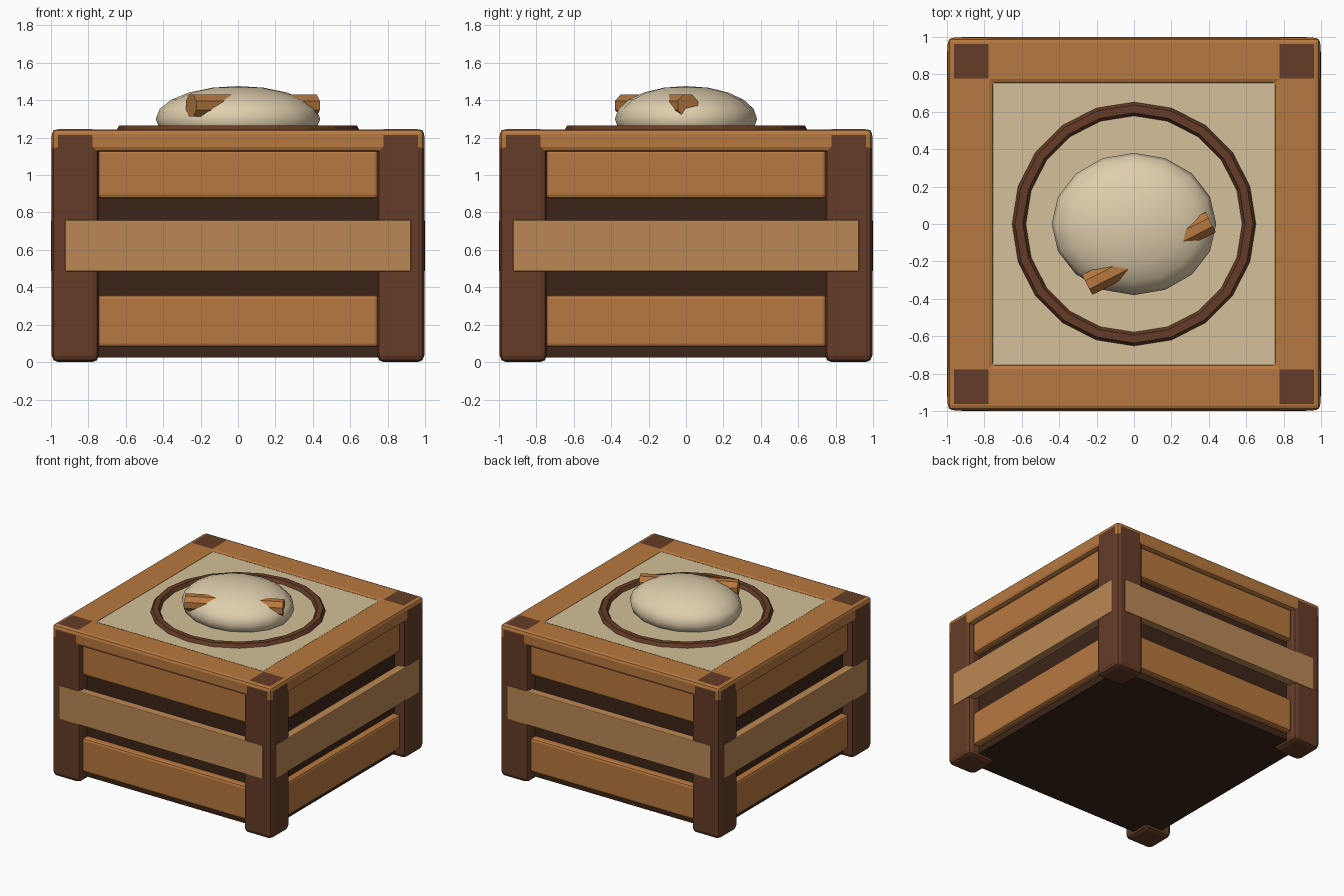
import bpy, bmesh
from math import radians, pi, atan2

if "Cube" in bpy.data.objects:
    bpy.data.objects.remove(bpy.data.objects["Cube"])


def material(name, rgb):
    m = bpy.data.materials.new(name)
    m.diffuse_color = (*rgb, 1)
    m.use_nodes = True
    m.node_tree.nodes["Principled BSDF"].inputs["Base Color"].default_value = m.diffuse_color
    return m


DARK = material("dark_wood", (0.13, 0.045, 0.02))
WOOD = material("wood", (0.47, 0.19, 0.05))
LIGHT = material("light_wood", (0.50, 0.25, 0.09))
SHADE = material("inner_shadow", (0.045, 0.018, 0.009))
CREAM = material("cream", (0.66, 0.53, 0.32))
PALE = material("pale_dough", (0.74, 0.62, 0.42))


def bevel(obj, width, segments=2):
    b = obj.modifiers.new("soft_edges", 'BEVEL')
    b.width, b.segments, b.limit_method = width, segments, 'ANGLE'


def box(name, lo, hi, mat, soft=0.0):
    bpy.ops.mesh.primitive_cube_add(size=1, location=[(a + b) / 2 for a, b in zip(lo, hi)])
    o = bpy.context.object
    o.name = name
    o.scale = [b - a for a, b in zip(lo, hi)]
    bpy.ops.object.transform_apply(location=False, rotation=False, scale=True)
    o.data.materials.append(mat)
    if soft:
        bevel(o, soft)
    return o


# dark inner body
box("inner_body", (-0.9, -0.9, 0.025), (0.9, 0.9, 1.2), SHADE)

# corner posts
for sx in (-1, 1):
    for sy in (-1, 1):
        x, y = sx * 0.87, sy * 0.87
        box("corner_post", (x - 0.126, y - 0.126, 0), (x + 0.126, y + 0.126, 1.246), DARK, 0.035)

# slats on each of the four sides
for i, side in enumerate(("front", "right", "back", "left")):
    for label, w, outer, inner, z0, z1, mat, soft in (
            ("lower", 0.75, 0.955, 0.87, 0.08, 0.36, WOOD, 0.02),
            ("middle", 0.925, 1.0, 0.93, 0.485, 0.76, LIGHT, 0.006),
            ("upper", 0.75, 0.955, 0.87, 0.875, 1.135, WOOD, 0.02)):
        o = box(f"{side}_{label}_slat", (-w, -outer, z0), (w, -inner, z1), mat, soft)
        bpy.ops.object.transform_apply(location=True, rotation=False, scale=False)
        o.rotation_euler.z = i * pi / 2

# square top frame, one continuous ring
bm = bmesh.new()
corners = ((-1, -1), (1, -1), (1, 1), (-1, 1))
loops = [[bm.verts.new((sx * r, sy * r, z)) for sx, sy in corners]
         for r, z in ((0.995, 1.125), (0.995, 1.245), (0.75, 1.245), (0.75, 1.125))]
for k in range(4):
    a, b = loops[k], loops[(k + 1) % 4]
    for j in range(4):
        n = (j + 1) % 4
        bm.faces.new((a[j], a[n], b[n], b[j]))
bmesh.ops.recalc_face_normals(bm, faces=bm.faces)
mesh = bpy.data.meshes.new("top_frame")
bm.to_mesh(mesh)
bm.free()
frame = bpy.data.objects.new("top_frame", mesh)
bpy.context.collection.objects.link(frame)
mesh.materials.append(WOOD)
bevel(frame, 0.03)
frame.modifiers["soft_edges"].width = 0.025

# inset top panel
box("top_panel", (-0.755, -0.755, 1.15), (0.755, 0.755, 1.237), CREAM)

# ring on the panel
bpy.ops.mesh.primitive_torus_add(major_radius=0.615, minor_radius=0.042, major_segments=20,
                                 minor_segments=6, location=(0, 0, 1.228))
ring = bpy.context.object
ring.name = "ring"
ring.data.materials.append(DARK)

# rounded mound
bpy.ops.mesh.primitive_uv_sphere_add(segments=16, ring_count=10, radius=1, location=(0, 0, 1.3))
mound = bpy.context.object
mound.name = "mound"
mound.scale = (0.44, 0.38, 0.176)
bpy.ops.object.transform_apply(location=False, rotation=False, scale=True)
bpy.ops.object.shade_smooth_by_angle(angle=radians(50))
mound.data.materials.append(PALE)

# stick running through the mound
bpy.ops.mesh.primitive_cylinder_add(vertices=8, radius=0.065, depth=0.74)
stick = bpy.context.object
stick.name = "stick"
stick.rotation_euler = (0, 0, pi / 8)
bpy.ops.object.transform_apply(location=False, rotation=True, scale=False)
stick.rotation_euler = (0, pi / 2, atan2(0.335, 0.66))
stick.location = (0.08, -0.158, 1.372)
stick.data.materials.append(WOOD)
